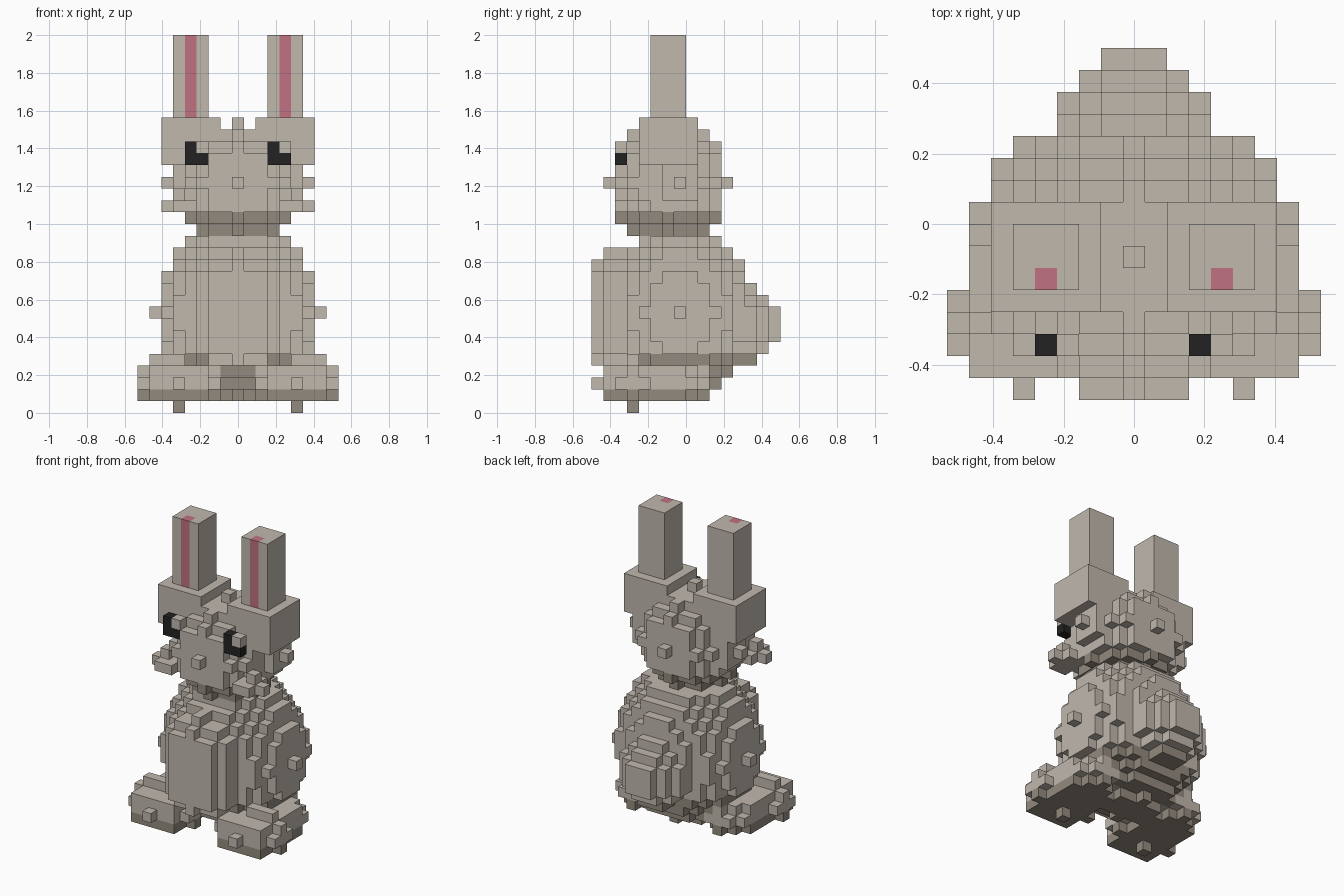
import bpy, bmesh
from mathutils import Vector

cube = bpy.data.objects.get("Cube")
if cube:
    bpy.data.objects.remove(cube, do_unlink=True)

V = 2 / 32  # edge length of one block


def material(name, rgb):
    m = bpy.data.materials.new(name)
    m.use_nodes = True
    m.diffuse_color = (*rgb, 1)
    m.node_tree.nodes["Principled BSDF"].inputs["Base Color"].default_value = (*rgb, 1)
    return m


FUR = material("light_fur", (0.53, 0.48, 0.42))
SHADE = material("underside_fur", (0.29, 0.255, 0.21))
PINK = material("inner_ear_pink", (0.53, 0.165, 0.223))
BLACK = material("eye_black", (0.016, 0.016, 0.016))


def box(x, y, z):
    """Blocks in inclusive index ranges."""
    return {(i, j, k) for i in range(x[0], x[1] + 1)
            for j in range(y[0], y[1] + 1) for k in range(z[0], z[1] + 1)}


def ball(c, r):
    """Blocks whose centres lie in an ellipsoid."""
    return {p for p in box(*[(int(a - b) - 1, int(a + b) + 1) for a, b in zip(c, r)])
            if sum(((p[i] - c[i]) / r[i]) ** 2 for i in range(3)) <= 1.0001}


def mirror(cells, side):
    return {(side * i, j, k) for i, j, k in cells}


parts = []      # (name, cells, main material, lower material, highest lower layer)
claimed = set()


def part(name, cells, main=FUR, low=None, low_top=-1):
    cells = {c for c in cells if c not in claimed and c[2] >= 0}
    claimed.update(cells)
    parts.append((name, cells, main, low, low_top))


for side, label in ((1, "left"), (-1, "right")):
    # Ears with a pink strip down the front, on square bases
    part(label + "_inner_ear", mirror(box((4, 4), (-3, -3), (25, 31)), side), PINK)
    part(label + "_ear", mirror(box((3, 5), (-3, -1), (25, 31)), side))
    part(label + "_ear_base", mirror(box((2, 6), (-4, 0), (21, 24)), side))
    # Eyes: an L shape around a fur block, facing the same way on both sides
    x = 3 if side > 0 else -4
    part(label + "_eye", box((x, x), (-6, -6), (21, 22)) | box((x + 1, x + 1), (-6, -6), (21, 21)), BLACK)
    part(label + "_eye_highlight", box((x + 1, x + 1), (-6, -6), (22, 22)))
    # Cheeks
    cheek = ball((4, -1, 19), (2, 2, 2)) | box((4, 6), (-5, -5), (17, 17))
    cheek |= box((4, 5), (-6, -4), (17, 17)) | box((5, 5), (-5, -5), (18, 18))
    part(label + "_cheek", mirror(cheek, side))
    # Feet: toe ball, heel ball and a top knob
    foot = ball((5, -5, 2), (3.5, 3.1, 2.05)) | ball((5, -2, 2), (2.6, 3.6, 1.9))
    foot |= box((5, 7), (-5, -5), (4, 4))
    part(label + "_foot", mirror(foot, side), FUR, SHADE, 1)

# Head
part("head", ball((0, -2, 19), (5, 5, 5)), FUR, SHADE, 16)

# Belly: two stepped plates with tabs
belly = box((-2, 2), (-8, -8), (5, 11)) | box((0, 0), (-8, -8), (4, 12))
belly |= box((-3, 3), (-7, -6), (5, 11)) | box((-2, 2), (-7, -6), (4, 12))
belly |= box((0, 0), (-7, -6), (13, 13))
part("belly", belly)

# Body and tail
part("body", ball((0, -1, 8), (7, 6, 7.5)), FUR, SHADE, 4)
part("tail", ball((0, 4, 7), (3.32, 3.32, 3.32)), FUR, SHADE, 4)

# Corners of each block face, counter-clockwise from outside
FACES = []
for axis in range(3):
    for s in (0, 1):
        u, w = (axis + 1) % 3, (axis + 2) % 3
        quad = []
        for a, b in ((0, 0), (1, 0), (1, 1), (0, 1)):
            v = [0, 0, 0]
            v[axis], v[u], v[w] = s, a, b
            quad.append(tuple(v))
        step = [0, 0, 0]
        step[axis] = 2 * s - 1
        FACES.append((tuple(step), quad if s else quad[::-1]))


def build(name, cells, main, low, low_top):
    if not cells:
        return
    bm = bmesh.new()
    verts = {}
    for c in cells:
        for step, quad in FACES:
            if tuple(a + b for a, b in zip(c, step)) in claimed:
                continue
            corners = []
            for q in quad:
                p = tuple(a + b for a, b in zip(c, q))
                if p not in verts:
                    verts[p] = bm.verts.new(Vector((p[0] - 0.5, p[1], p[2])) * V)
                corners.append(verts[p])
            face = bm.faces.new(corners)
            face.material_index = 1 if low and c[2] <= low_top else 0
    # Merge flat runs of block faces
    bmesh.ops.dissolve_limit(bm, angle_limit=0.01, verts=bm.verts, edges=bm.edges,
                             delimit={'MATERIAL'})
    mesh = bpy.data.meshes.new(name)
    bm.to_mesh(mesh)
    bm.free()
    mesh.materials.append(main)
    if low:
        mesh.materials.append(low)
    bpy.context.collection.objects.link(bpy.data.objects.new(name, mesh))


for p in parts:
    build(*p)
